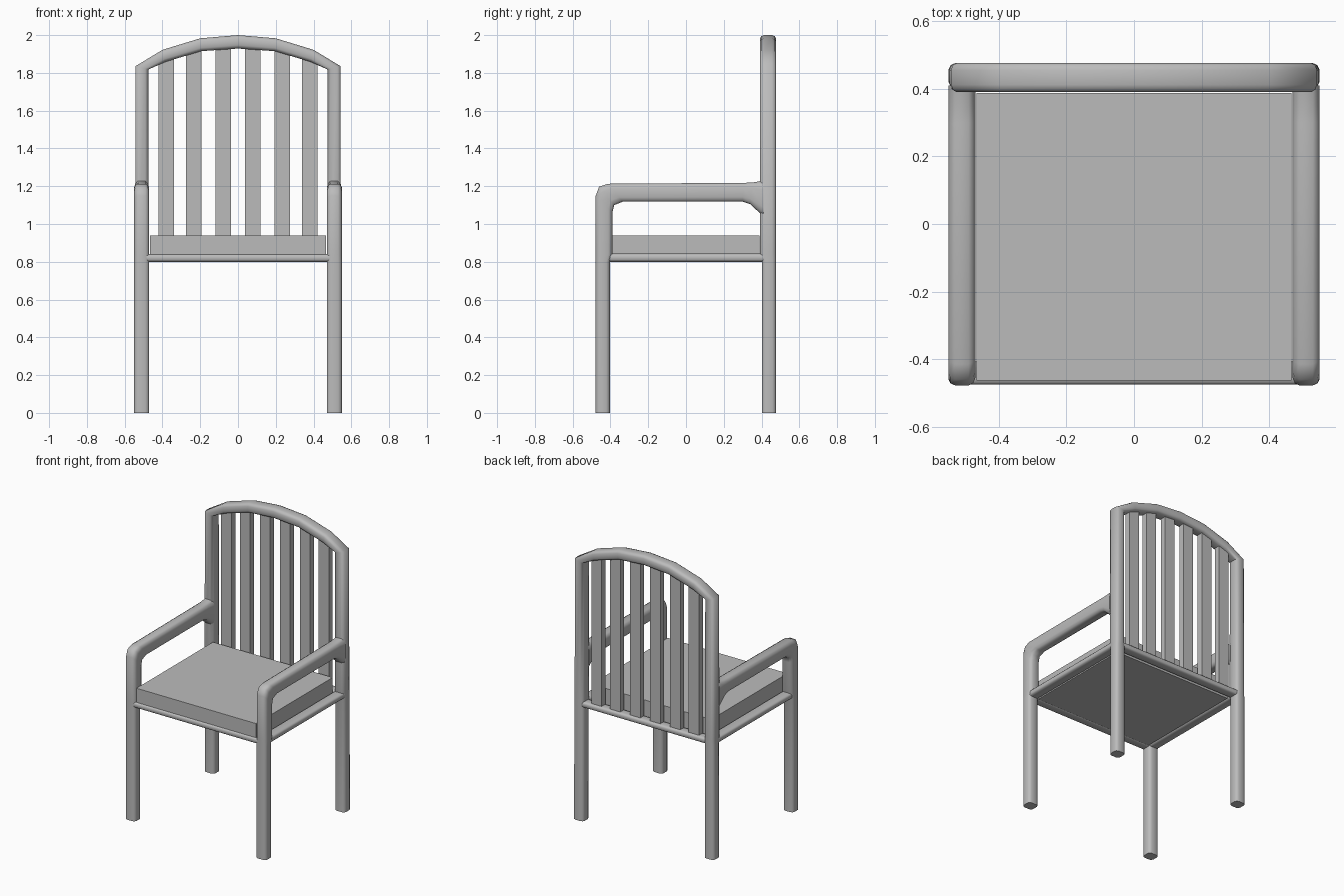
import bpy
import bmesh
import math
from mathutils import Vector

cube = bpy.data.objects.get("Cube")
if cube:
    bpy.data.objects.remove(cube, do_unlink=True)

grey = bpy.data.materials.new("plain grey")
grey.use_nodes = True
colour = (0.5, 0.5, 0.5, 1)
grey.diffuse_color = colour
grey.node_tree.nodes["Principled BSDF"].inputs["Base Color"].default_value = colour

# Rounded square section: (across, sideways), one corner turned four times
CORNER = [(1, .5), (.84, .84), (.5, 1)]
SECTION = []
for turn in range(4):
    SECTION += CORNER
    CORNER = [(-b, a) for a, b in CORNER]


def finish(name, bm, angle):
    bmesh.ops.recalc_face_normals(bm, faces=bm.faces)
    mesh = bpy.data.meshes.new(name)
    bm.to_mesh(mesh)
    bm.free()
    mesh.materials.append(grey)
    obj = bpy.data.objects.new(name, mesh)
    bpy.context.collection.objects.link(obj)
    bpy.ops.object.select_all(action="DESELECT")
    obj.select_set(True)
    bpy.context.view_layer.objects.active = obj
    bpy.ops.object.shade_smooth_by_angle(angle=math.radians(angle))


def bar(name, pairs, place, half):
    """Sweep the section along outer/inner edge pairs; place maps (u, z, side) to 3D."""
    bm = bmesh.new()
    rings = []
    for outer, inner in pairs:
        a, b = Vector(outer), Vector(inner)
        mid, reach = (a + b) / 2, (a - b) / 2
        ring = []
        for across, side in SECTION:
            p = mid + reach * across
            ring.append(bm.verts.new(place(p.x, p.y, side * half)))
        rings.append(ring)
    n = len(SECTION)
    for r, s in zip(rings, rings[1:]):
        for i in range(n):
            j = (i + 1) % n
            bm.faces.new((r[i], r[j], s[j], s[i]))
    bm.faces.new(rings[0])
    bm.faces.new(rings[-1])
    finish(name, bm, 60)


def box(name, low, high):
    bm = bmesh.new()
    bmesh.ops.create_cube(bm, size=1)
    low, high = Vector(low), Vector(high)
    for v in bm.verts:
        v.co = (low + high) / 2 + v.co * (high - low)
    finish(name, bm, 30)


# Front legs bending back into the armrests
arm = [
    ((-.478, 0), (-.403, 0)), ((-.478, .8), (-.403, .8)),
    ((-.478, .84), (-.39, .84)),
    ((-.478, 1.15), (-.39, 1.06)), ((-.46, 1.197), (-.38, 1.1)),
    ((-.415, 1.213), (-.335, 1.118)), ((.3, 1.218), (.3, 1.118)),
    ((.35, 1.219), (.34, 1.105)), ((.41, 1.23), (.41, 1.04)),
]
for side, s in (("left", 1), ("right", -1)):
    bar(side + "_front_leg_and_arm", arm,
        lambda u, z, w, s=s: (s * .51 + w, u, z), .04)

# Back legs and arched top rail in one continuous frame, slimmer below the seat
half_back = [
    ((.549, 0), (.47, 0)), ((.547, .8), (.47, .8)),
    ((.545, .84), (.472, .84)),
    ((.542, 1.836), (.474, 1.818)), ((.4, 1.922), (.385, 1.858)),
    ((.2, 1.983), (.195, 1.915)),
]
mirrored = [((-o[0], o[1]), (-i[0], i[1])) for o, i in reversed(half_back)]
bar("back_frame", half_back + [((0, 2), (0, 1.929))] + mirrored,
    lambda u, z, w: (u, .434 + w if z > .81 else .439 + w * .88, z), .043)

# Seat rails between the legs
for name, y in (("front_rail", -.441), ("back_rail", .438)):
    bar(name, [((x, .84), (x, .8)) for x in (-.5, .5)],
        lambda u, z, w, y=y: (u, y + w, z), .034)
for side, s in (("left", 1), ("right", -1)):
    bar(side + "_rail", [((y, .843), (y, .8)) for y in (-.43, .43)],
        lambda u, z, w, s=s: (s * .508 + w, u, z), .036)

# Seat cushion, its underside level with the rails
box("seat", (-.467, -.464, .804), (.467, .388, .938))

# Back slats, taller toward the middle of the arch
for k, x in enumerate((-.38, -.234, -.078, .078, .234, .38)):
    box("back_slat_%d" % (k + 1), (x - .04, .413, .82),
        (x + .04, .455, 1.955 - .42 * x * x))
